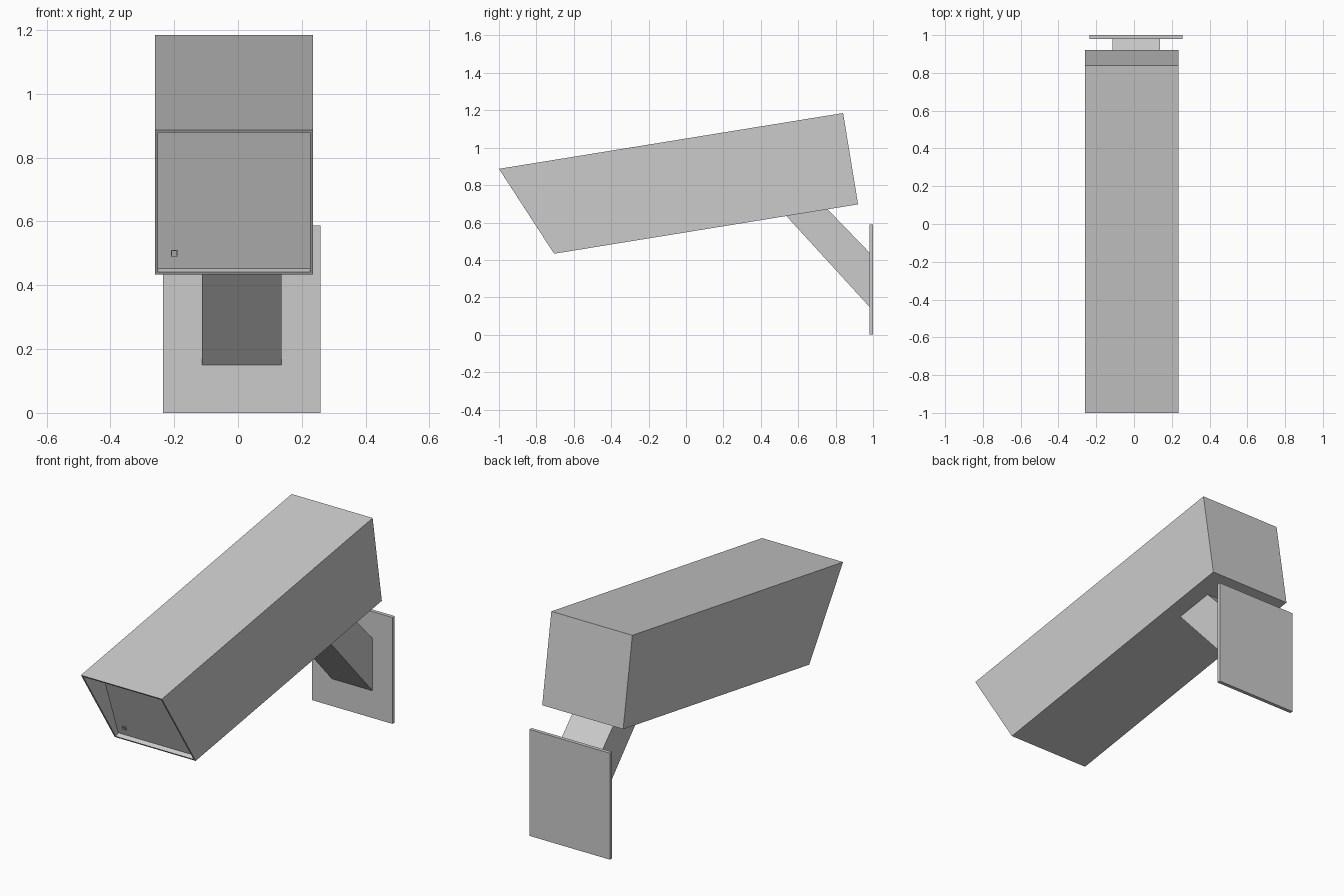
import bpy, bmesh

if "Cube" in bpy.data.objects:
    bpy.data.objects.remove(bpy.data.objects["Cube"])


def loft(name, rings):
    """Skin rectangular rings (x0, x1, (y, z) bottom, (y, z) top), capping both ends."""
    bm = bmesh.new()
    loops = []
    for x0, x1, b, t in rings:
        pts = [(x0, *b), (x1, *b), (x1, *t), (x0, *t)]
        loops.append([bm.verts.new(p) for p in pts])
    for a, c in zip(loops, loops[1:]):
        for i in range(4):
            j = (i + 1) % 4
            bm.faces.new((a[i], a[j], c[j], c[i]))
    bm.faces.new(loops[0])
    bm.faces.new(loops[-1])
    bmesh.ops.recalc_face_normals(bm, faces=bm.faces)
    mesh = bpy.data.meshes.new(name)
    bm.to_mesh(mesh)
    bm.free()
    obj = bpy.data.objects.new(name, mesh)
    bpy.context.collection.objects.link(obj)
    return obj


# Tilted housing: rear cap, slanted front rim, then the recessed window
loft("camera_housing", [
    (-0.26, 0.235, (0.92, 0.697), (0.84, 1.185)),
    (-0.26, 0.235, (-0.705, 0.433), (-1.0, 0.887)),
    (-0.25, 0.226, (-0.71, 0.441), (-0.995, 0.879)),
    (-0.25, 0.226, (-0.688, 0.452), (-0.85, 0.904)),
])

# Small indicator set on the lower corner of the window, with a sunken centre
loft("indicator_light", [
    (-0.21, -0.19, (-0.695, 0.49), (-0.702, 0.51)),
    (-0.21, -0.19, (-0.708, 0.49), (-0.715, 0.51)),
    (-0.207, -0.193, (-0.709, 0.493), (-0.714, 0.507)),
    (-0.207, -0.193, (-0.704, 0.493), (-0.709, 0.507)),
])

# Diagonal support arm from the housing underside to the wall plate
loft("support_arm", [
    (-0.113, 0.137, (0.53, 0.642), (0.75, 0.678)),
    (-0.113, 0.137, (0.983, 0.147), (0.983, 0.437)),
])

# Wall plate
loft("wall_plate", [
    (-0.235, 0.258, (0.98, 0.0), (0.98, 0.588)),
    (-0.235, 0.258, (1.0, 0.0), (1.0, 0.588)),
])
